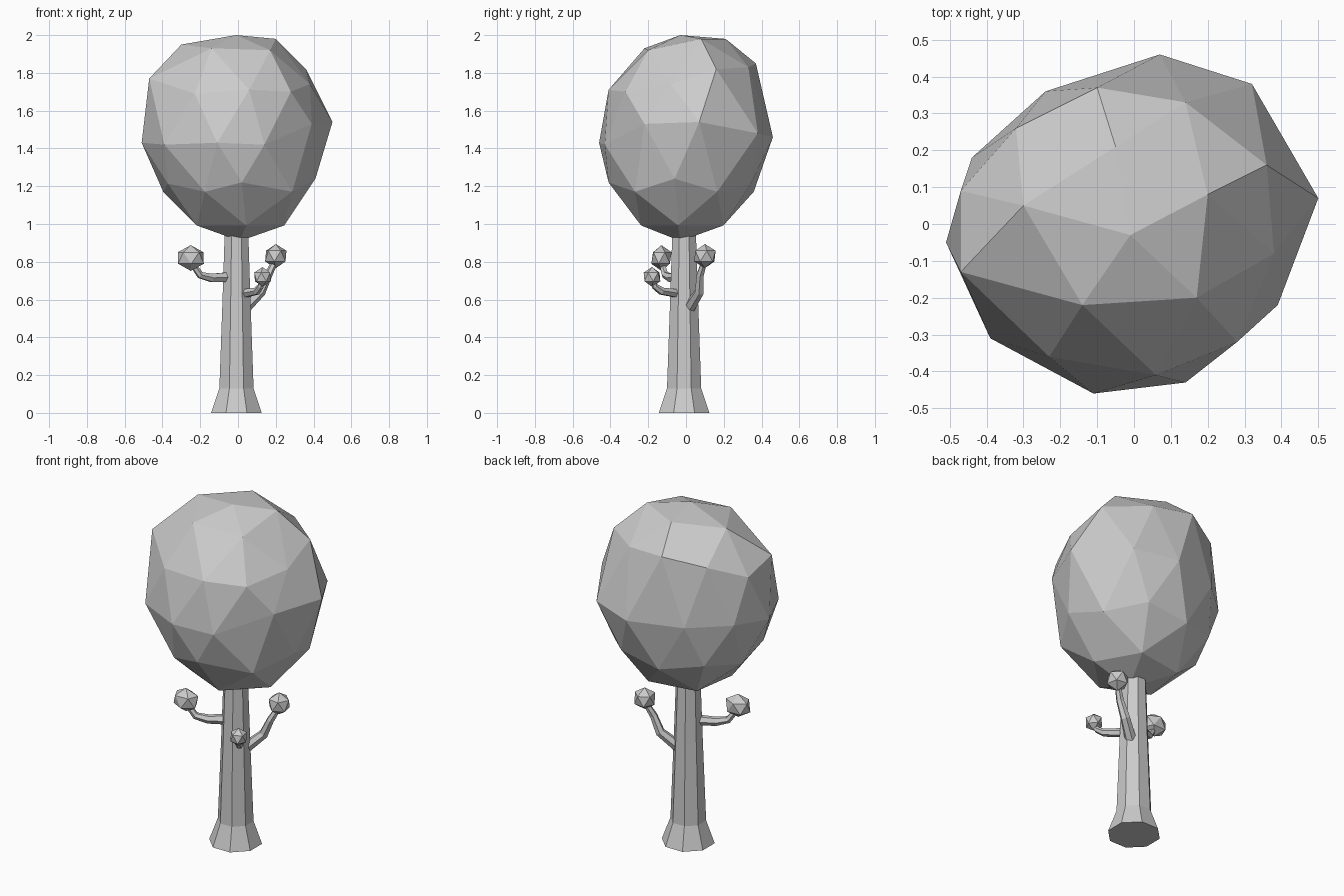
import bpy
import bmesh
from math import cos, sin, pi, radians
from mathutils import Matrix, Vector

if "Cube" in bpy.data.objects:
    bpy.data.objects.remove(bpy.data.objects["Cube"], do_unlink=True)

grey = bpy.data.materials.new("plain grey")
grey.use_nodes = True
grey.diffuse_color = (0.6, 0.6, 0.6, 1)
grey.node_tree.nodes["Principled BSDF"].inputs["Base Color"].default_value = (0.6, 0.6, 0.6, 1)


def add_object(name, data):
    """Link a mesh or curve as a named part."""
    data.materials.append(grey)
    part = bpy.data.objects.new(name, data)
    bpy.context.collection.objects.link(part)
    return part


def add_mesh(name, bm):
    bmesh.ops.recalc_face_normals(bm, faces=bm.faces)
    mesh = bpy.data.meshes.new(name)
    bm.to_mesh(mesh)
    bm.free()
    return add_object(name, mesh)


def icosphere(centre, size, subdivisions, turn):
    bm = bmesh.new()
    bmesh.ops.create_icosphere(bm, subdivisions=subdivisions, radius=1)
    shape = Matrix.Translation(centre) @ Matrix.Diagonal((*size, 1))
    bmesh.ops.transform(bm, verts=bm.verts, matrix=shape @ Matrix.Rotation(radians(turn), 4, "Z"))
    return bm


# Crown: a faceted ball whose nearest corners are pulled to sculpted points
sculpt_points = [
    # top cap
    (-0.01, -0.03, 2), (0.2, 0.08, 1.98), (-0.05, 0.21, 1.98),
    (-0.3, 0.05, 1.95), (-0.14, -0.22, 1.93), (0.17, -0.2, 1.92),
    # shoulder
    (0.36, 0.16, 1.82), (0.14, 0.33, 1.83), (-0.1, 0.37, 1.85), (-0.32, 0.26, 1.8),
    (-0.47, 0.09, 1.72), (-0.47, -0.13, 1.77), (-0.23, -0.36, 1.69),
    (0.06, -0.41, 1.71), (0.28, -0.32, 1.7), (0.38, -0.08, 1.74),
    # widest ring
    (0.5, 0.07, 1.54), (0.32, 0.38, 1.48), (0.07, 0.46, 1.46), (-0.24, 0.36, 1.46),
    (-0.44, 0.18, 1.46), (-0.51, -0.05, 1.43), (-0.39, -0.31, 1.42),
    (-0.11, -0.46, 1.43), (0.14, -0.43, 1.42), (0.39, -0.22, 1.53),
    # underside
    (0.02, -0.41, 1.22), (0.41, -0.06, 1.24), (0.01, -0.03, 0.91),
]
crown = icosphere((0, -0.01, 1.46), (0.47, 0.44, 0.55), 2, 28)
free = list(crown.verts)
for point in map(Vector, sculpt_points):
    corner = min(free, key=lambda v: (v.co - point).length)
    corner.co = point
    free.remove(corner)
add_mesh("crown", crown)

# Trunk: eight-sided profile with a flared foot
SIDES = 8
trunk = bmesh.new()
rings = []
for height, radius in ((0, 0.145), (0.13, 0.098), (0.6, 0.08), (1.0, 0.066)):
    rings.append([trunk.verts.new((radius * cos((i + 0.5) * 2 * pi / SIDES) - 0.008,
                                   radius * sin((i + 0.5) * 2 * pi / SIDES) - 0.01, height))
                  for i in range(SIDES)])
for low, high in zip(rings, rings[1:]):
    for i in range(SIDES):
        j = (i + 1) % SIDES
        trunk.faces.new((low[i], low[j], high[j], high[i]))
trunk.faces.new(rings[0])
trunk.faces.new(rings[-1])
add_mesh("trunk", trunk)


def branch(name, path, thickness, ball_centre, ball_size, turn):
    """A tapering bent limb with a faceted leaf ball on its tip."""
    curve = bpy.data.curves.new(name + "_branch", "CURVE")
    curve.dimensions = "3D"
    curve.bevel_depth = thickness
    curve.bevel_resolution = 1
    curve.use_fill_caps = True
    spline = curve.splines.new("POLY")
    spline.use_smooth = False
    spline.points.add(len(path) - 1)
    for i, (point, co) in enumerate(zip(spline.points, path)):
        point.co = (*co, 1)
        point.radius = 1 - 0.5 * i / (len(path) - 1)
    add_object(name + "_branch", curve)
    add_mesh(name + "_leaf_ball", icosphere(ball_centre, ball_size, 1, turn))


# Branches
branch("right", [(-0.03, -0.02, 0.72), (-0.14, -0.08, 0.715), (-0.2, -0.11, 0.73), (-0.25, -0.13, 0.8)],
       0.03, (-0.25, -0.13, 0.82), (0.08, 0.06, 0.068), 20)
branch("left", [(0.04, 0.02, 0.56), (0.12, 0.07, 0.64), (0.16, 0.075, 0.73), (0.2, 0.1, 0.81)],
       0.032, (0.2, 0.1, 0.83), (0.064, 0.064, 0.064), 10)
branch("front", [(0.02, -0.03, 0.63), (0.1, -0.13, 0.645), (0.12, -0.165, 0.67), (0.13, -0.18, 0.71)],
       0.026, (0.13, -0.18, 0.72), (0.05, 0.05, 0.052), 45)
